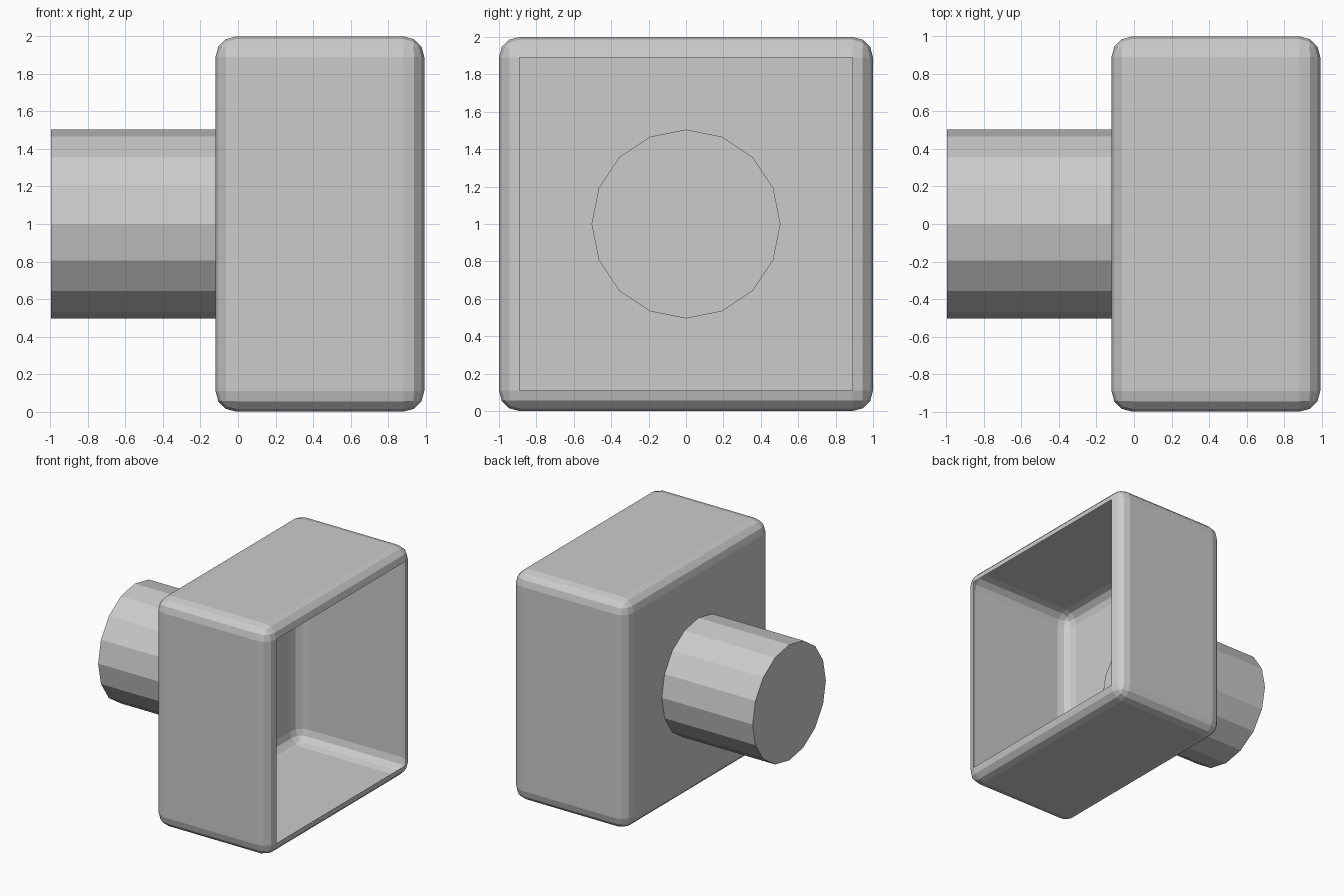
import bpy, bmesh, math
from mathutils import Matrix

if "Cube" in bpy.data.objects:
    bpy.data.objects.remove(bpy.data.objects["Cube"])


def make_object(name, bm):
    mesh = bpy.data.meshes.new(name)
    bm.to_mesh(mesh)
    bm.free()
    obj = bpy.data.objects.new(name, mesh)
    bpy.context.collection.objects.link(obj)
    return obj


# Housing: rounded box shell, open towards +x
X0, X1 = -0.12, 0.993
bm = bmesh.new()
bmesh.ops.create_cube(bm, size=1, matrix=Matrix.Translation(((X0 + X1) / 2, 0, 1))
                      @ Matrix.Diagonal((X1 - X0, 2, 2, 1)))
bmesh.ops.bevel(bm, geom=bm.edges[:], offset=0.11, segments=3, profile=0.5,
                affect='EDGES', clamp_overlap=True)
opening = max(bm.faces, key=lambda f: f.calc_center_median().x)
bmesh.ops.delete(bm, geom=[opening], context='FACES')
make_object("housing", bm)

# Stem: 16-sided cylinder just piercing the back wall
S0, S1 = -0.997, -0.08
bm = bmesh.new()
bmesh.ops.create_cone(bm, cap_ends=True, segments=16, radius1=0.505, radius2=0.505,
                      depth=S1 - S0,
                      matrix=Matrix.Translation(((S0 + S1) / 2, 0, 1))
                      @ Matrix.Rotation(math.pi / 2, 4, 'Y'))
make_object("stem", bm)
